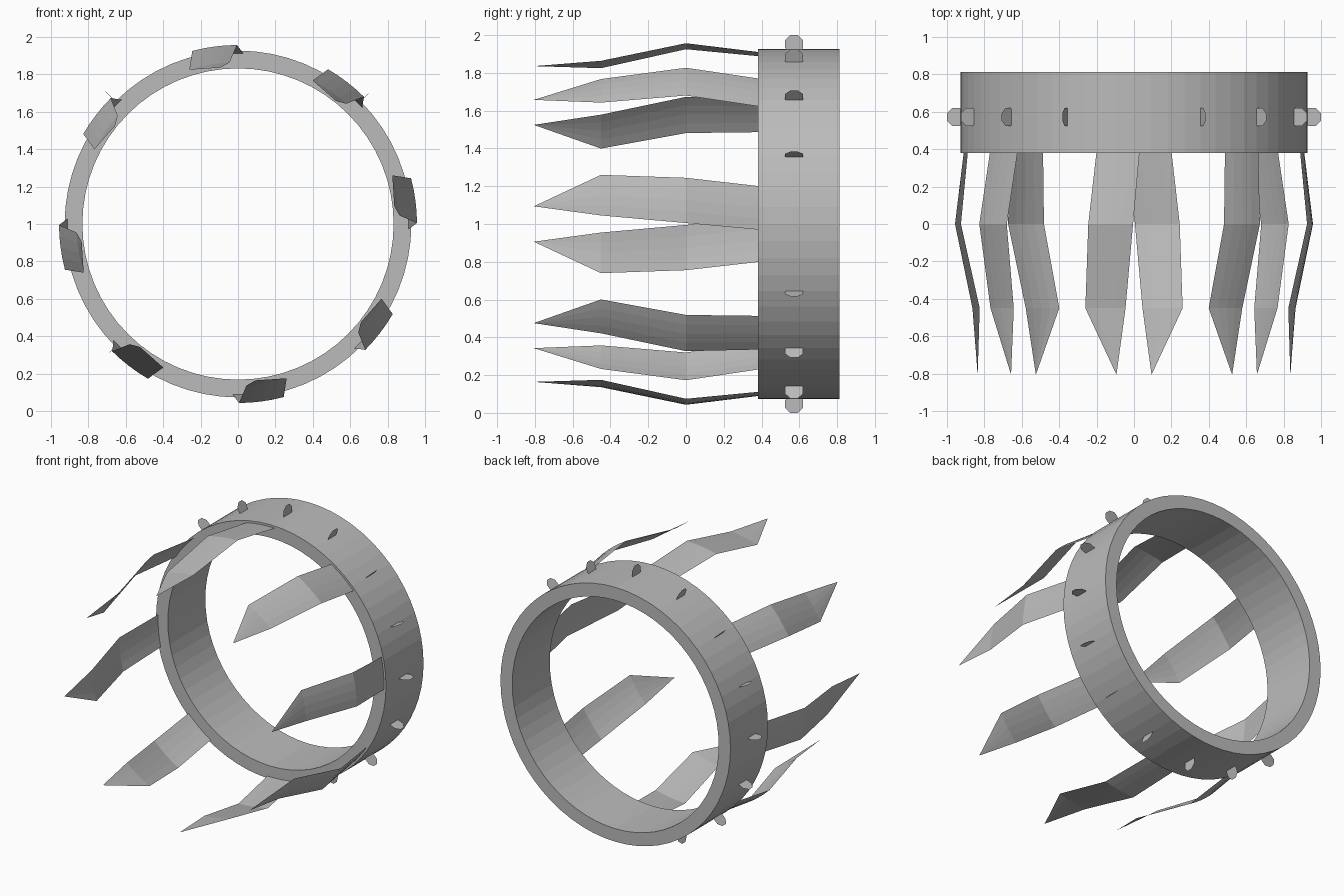
import bpy, bmesh
from math import cos, sin, pi, radians

CENTER_Z = 1.0

cube = bpy.data.objects.get("Cube")
if cube:
    bpy.data.objects.remove(cube, do_unlink=True)

grey = bpy.data.materials.new("plain grey")
grey.use_nodes = True
grey.diffuse_color = (0.5, 0.5, 0.5, 1)
grey.node_tree.nodes["Principled BSDF"].inputs["Base Color"].default_value = (0.5, 0.5, 0.5, 1)


def polar(radius, angle, y):
    return (radius * cos(angle), y, CENTER_Z + radius * sin(angle))


def finish(name, bm):
    mesh = bpy.data.meshes.new(name)
    bm.to_mesh(mesh)
    bm.free()
    mesh.materials.append(grey)
    obj = bpy.data.objects.new(name, mesh)
    bpy.context.collection.objects.link(obj)
    return obj


# Band: a rectangular section swept round the y axis
def make_band(sides=64):
    bm = bmesh.new()
    section = [(0.927, 0.38), (0.927, 0.812), (0.832, 0.812), (0.832, 0.38)]
    loops = [[bm.verts.new(polar(r, 2 * pi * i / sides, y)) for r, y in section]
             for i in range(sides)]
    for i in range(sides):
        a, b = loops[i], loops[(i + 1) % sides]
        for j in range(4):
            k = (j + 1) % 4
            bm.faces.new((a[j], a[k], b[k], b[j]))
    bmesh.ops.recalc_face_normals(bm, faces=bm.faces)
    finish("band", bm)


# Spike: a thin curved sheet that bends outward, then in to a point
def make_spike(number, turn, columns=4):
    bm = bmesh.new()
    # y, radius, start angle, end angle
    stations = [(0.39, 0.91, -1.9, 12.7), (0.0, 0.957, 0.3, 14.8), (-0.45, 0.865, 3.0, 17.5)]
    rows = []
    for y, radius, start, end in stations:
        rows.append([bm.verts.new(polar(radius, turn + radians(start + (end - start) * c / columns), y))
                     for c in range(columns + 1)])
    for a, b in zip(rows, rows[1:]):
        for c in range(columns):
            bm.faces.new((a[c], b[c], b[c + 1], a[c + 1]))
    tip = bm.verts.new(polar(0.841, turn + radians(6.4), -0.806))
    for c in range(columns):
        bm.faces.new((rows[-1][c], tip, rows[-1][c + 1]))
    bmesh.ops.reverse_faces(bm, faces=bm.faces)
    finish(f"spike_{number}", bm)


# Stud: a flat eight-sided disc standing on edge through the band
def make_stud(number, turn, sides=8):
    bm = bmesh.new()
    ring = []
    for i in range(sides):
        a = 2 * pi * (i + 0.5) / sides
        ring.append(bm.verts.new(polar(0.952 + 0.052 * cos(a), turn, 0.572 + 0.052 * sin(a))))
    bm.faces.new(ring)
    finish(f"stud_{number}", bm)


make_band()
for n in range(8):
    make_spike(n + 1, n * pi / 4)
for n in range(16):
    make_stud(n + 1, n * pi / 8)
